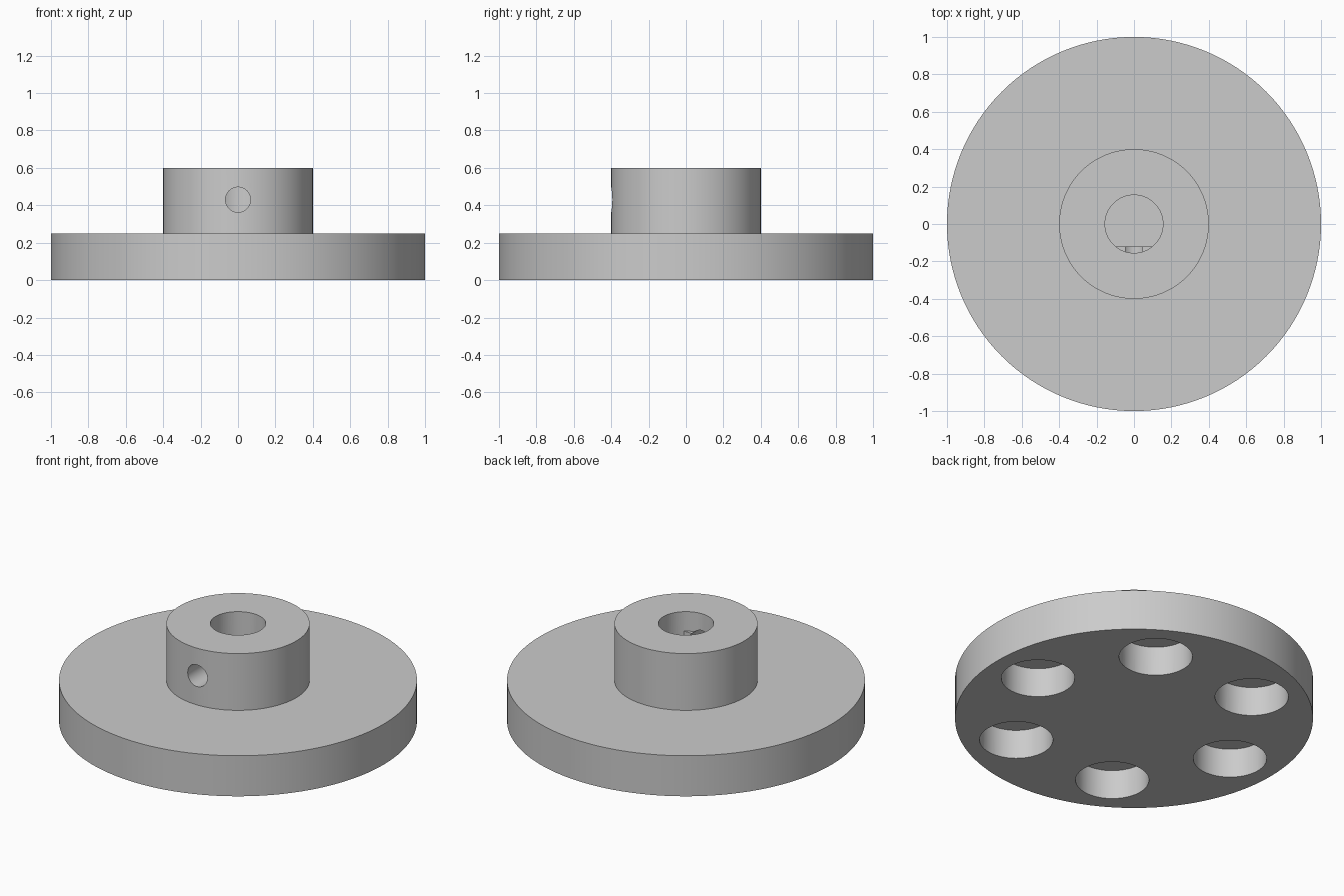
import bpy
import bmesh
from math import cos, sin, pi
from mathutils import Matrix, Vector

if "Cube" in bpy.data.objects:
    bpy.data.objects.remove(bpy.data.objects["Cube"], do_unlink=True)

# Dimensions
DISC_R, DISC_H = 1.0, 0.25
HUB_R, HUB_TOP = 0.4, 0.6
BORE_R, BORE_FLOOR = 0.155, 0.1
FLAT_Y, FLAT_TOP = -0.12, 0.48
SCREW_R, SCREW_Z = 0.067, 0.43
POCKET_R, POCKET_RING, POCKET_DEPTH = 0.205, 0.7, 0.18

grey = bpy.data.materials.new("plain grey")
grey.use_nodes = True
grey.diffuse_color = (0.6, 0.6, 0.6, 1)
grey.node_tree.nodes["Principled BSDF"].inputs["Base Color"].default_value = (0.6, 0.6, 0.6, 1)


def add_object(name, bm):
    bmesh.ops.recalc_face_normals(bm, faces=bm.faces)
    mesh = bpy.data.meshes.new(name)
    bm.to_mesh(mesh)
    bm.free()
    mesh.materials.append(grey)
    obj = bpy.data.objects.new(name, mesh)
    bpy.context.collection.objects.link(obj)
    return obj


def cylinder(name, radius, start, end, sides=64):
    """Closed cylinder running between two points."""
    start, end = Vector(start), Vector(end)
    axis = end - start
    turn = axis.to_track_quat("Z", "Y").to_matrix().to_4x4()
    bm = bmesh.new()
    bmesh.ops.create_cone(bm, cap_ends=True, segments=sides, radius1=radius,
                          radius2=radius, depth=axis.length,
                          matrix=Matrix.Translation((start + end) / 2) @ turn)
    return add_object(name, bm)


def cut(target, cutter):
    """Subtract the cutter, then discard it."""
    cutter.hide_render = True
    mod = target.modifiers.new("cut", "BOOLEAN")
    mod.operation = "DIFFERENCE"
    mod.solver = "EXACT"
    mod.object = cutter
    bpy.context.view_layer.objects.active = target
    bpy.ops.object.modifier_apply(modifier=mod.name)
    bpy.data.objects.remove(cutter, do_unlink=True)


# Stepped body: wide disc with a central hub, turned from one profile
bm = bmesh.new()
profile = [(0, 0), (DISC_R, 0), (DISC_R, DISC_H), (HUB_R, DISC_H), (HUB_R, HUB_TOP), (0, HUB_TOP)]
verts = [bm.verts.new((r, 0, z)) for r, z in profile]
edges = [bm.edges.new(pair) for pair in zip(verts, verts[1:])]
bmesh.ops.spin(bm, geom=verts + edges, cent=(0, 0, 0), axis=(0, 0, 1), angle=2 * pi, steps=128)
bmesh.ops.remove_doubles(bm, verts=bm.verts, dist=0.0001)
body = add_object("flanged_hub", bm)

# Blind shaft bore with a flat on the front side of its lower part
bore = cylinder("bore_cutter", BORE_R, (0, 0, BORE_FLOOR), (0, 0, HUB_TOP + 0.1))
bm = bmesh.new()
bmesh.ops.create_cube(bm, size=1, matrix=Matrix.Translation((0, FLAT_Y - 0.5, FLAT_TOP - 0.5)))
cut(bore, add_object("flat_cutter", bm))
cut(body, bore)

# Set screw hole from the front into the bore
cut(body, cylinder("screw_hole_cutter", SCREW_R, (0, -0.6, SCREW_Z), (0, 0, SCREW_Z), 48))

# Ring of six blind pockets in the underside
for i in range(6):
    x, y = POCKET_RING * cos(i * pi / 3), POCKET_RING * sin(i * pi / 3)
    cut(body, cylinder("pocket_cutter", POCKET_R, (x, y, -0.1), (x, y, POCKET_DEPTH)))

# Smooth round walls, crisp rims
bpy.ops.object.select_all(action="DESELECT")
body.select_set(True)
bpy.context.view_layer.objects.active = body
bpy.ops.object.shade_smooth_by_angle(angle=pi / 6)
